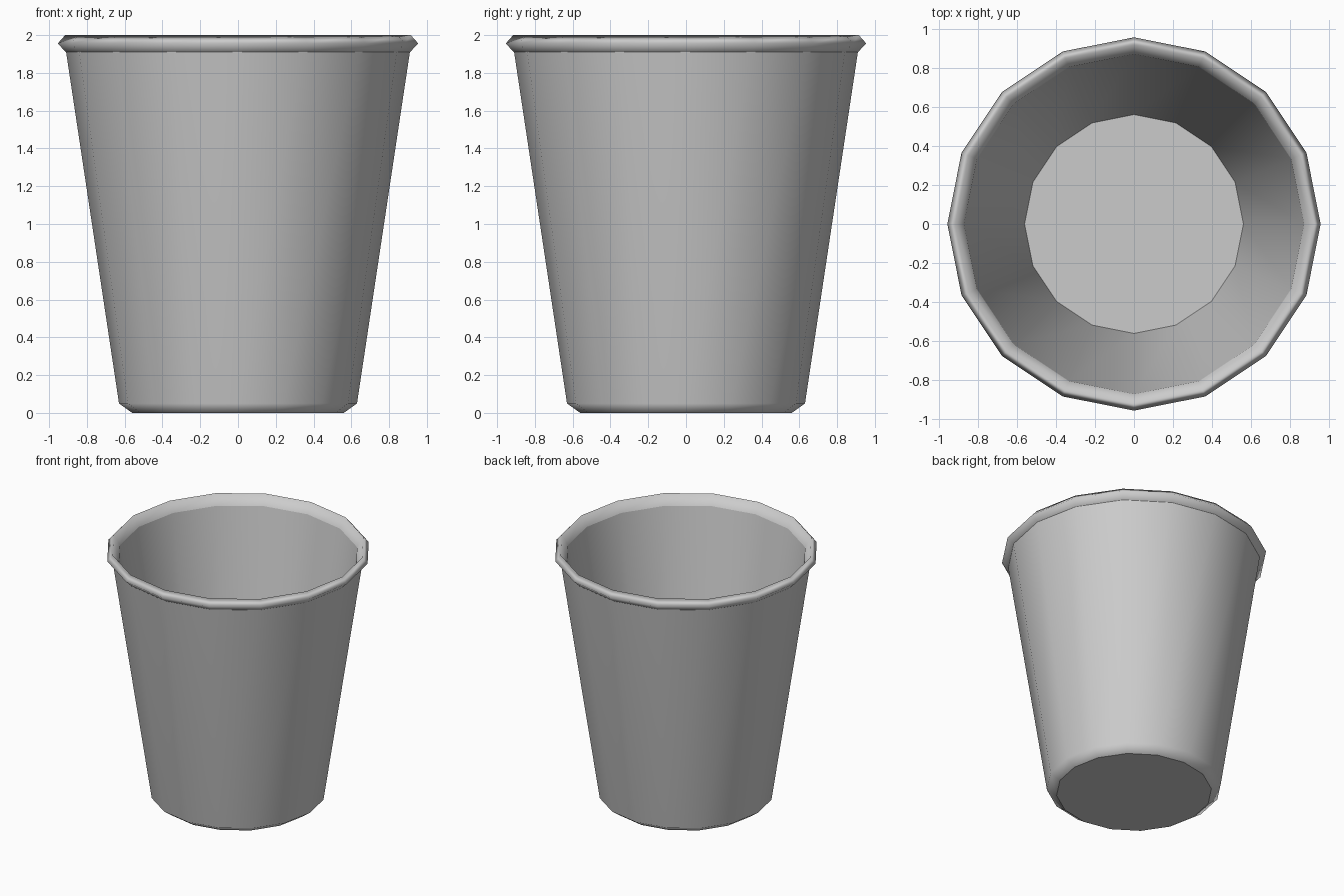
import bpy
import bmesh
from math import cos, sin, tau

SIDES = 16

cube = bpy.data.objects.get("Cube")
if cube:
    bpy.data.objects.remove(cube)

# Single plain grey
GREY = (0.6, 0.6, 0.6, 1.0)
grey = bpy.data.materials.new("plain grey")
grey.use_nodes = True
grey.diffuse_color = GREY
shader = next(n for n in grey.node_tree.nodes if n.type == "BSDF_PRINCIPLED")
shader.inputs["Base Color"].default_value = GREY


def revolve(name, profile, cap=None):
    """Spin (radius, height) points; cap closes the 'first' or 'last' ring with a flat disc."""
    bm = bmesh.new()
    rings = [[bm.verts.new((r * cos(tau * i / SIDES), r * sin(tau * i / SIDES), z))
              for i in range(SIDES)] for r, z in profile]
    for lower, upper in zip(rings, rings[1:]):
        for i in range(SIDES):
            j = (i + 1) % SIDES
            bm.faces.new((lower[i], lower[j], upper[j], upper[i])).smooth = True
    if cap:
        disc = bm.faces.new(rings[0][::-1] if cap == "first" else rings[-1])
        for edge in disc.edges:
            edge.smooth = False
    mesh = bpy.data.meshes.new(name)
    bm.to_mesh(mesh)
    bm.free()
    mesh.materials.append(grey)
    obj = bpy.data.objects.new(name, mesh)
    bpy.context.collection.objects.link(obj)
    # Let the large wall faces dominate the shading
    weighted = obj.modifiers.new("weighted normals", "WEIGHTED_NORMAL")
    weighted.keep_sharp = True


WALL_TOP = (0.91, 1.91)
RIM_INNER = (0.87, 1.92)

# Tapered outside with a chamfered foot and flat underside
revolve("outer_wall", [(0.56, 0.0), (0.63, 0.05), WALL_TOP], cap="first")
# Rolled lip joining the outside to the inside
revolve("rolled_rim", [WALL_TOP, (0.955, 1.955), (0.915, 2.0), RIM_INNER])
# Inside wall and floor
revolve("inner_wall", [RIM_INNER, (0.56, 0.05)], cap="last")
